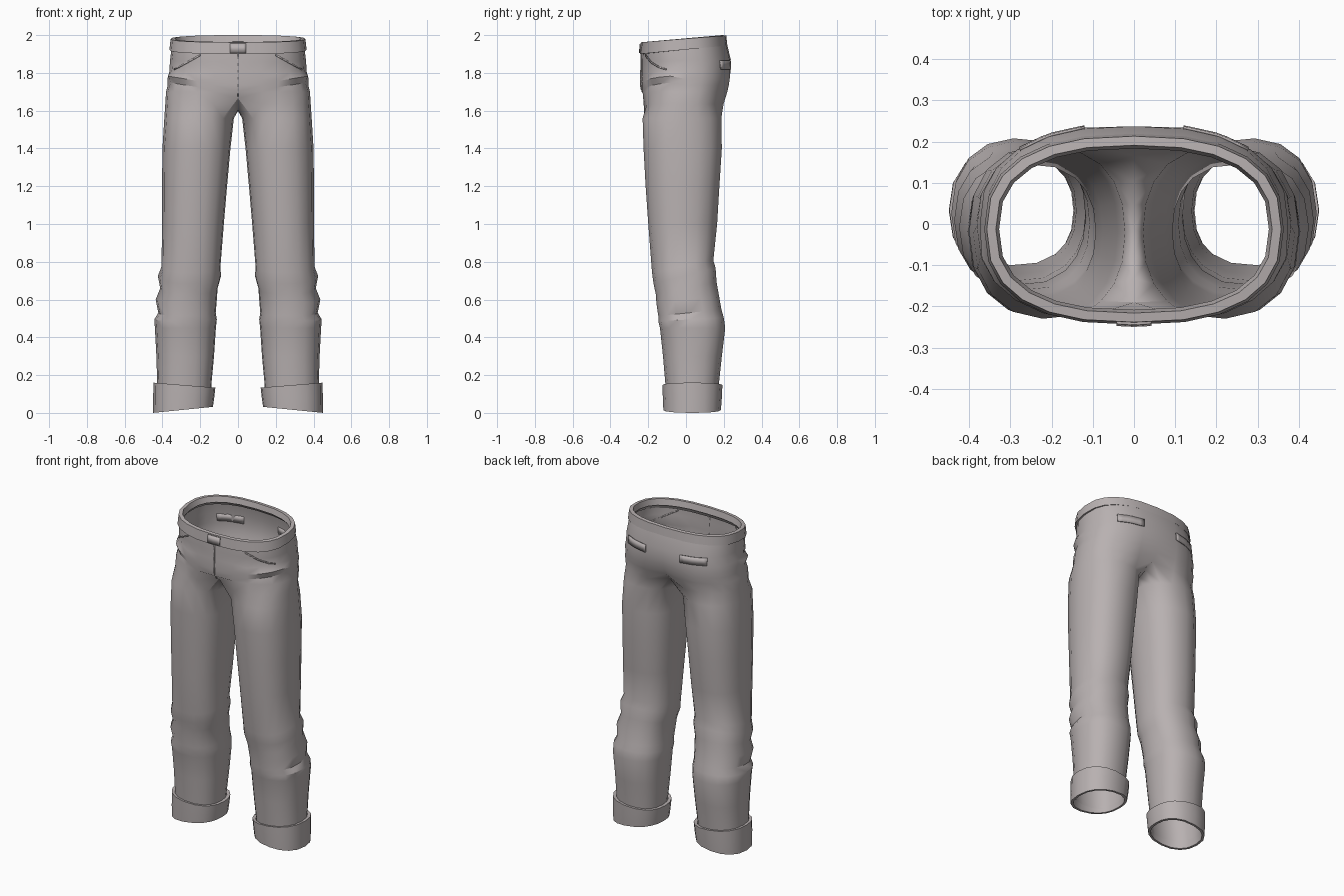
import bpy, bmesh, math
from mathutils import Vector
from mathutils.bvhtree import BVHTree

if "Cube" in bpy.data.objects:
    bpy.data.objects.remove(bpy.data.objects["Cube"])

fabric = bpy.data.materials.new("warm_grey_fabric")
fabric.diffuse_color = (0.48, 0.44, 0.44, 1)
fabric.use_nodes = True
fabric.node_tree.nodes["Principled BSDF"].inputs["Base Color"].default_value = fabric.diffuse_color

COLS = 12      # columns from front centre, round the outside, to back centre
INNER = 5      # extra columns on the inside of each leg


def make(name, bm, mirror=True, angle=32):
    bmesh.ops.recalc_face_normals(bm, faces=bm.faces)
    mesh = bpy.data.meshes.new(name)
    bm.to_mesh(mesh)
    bm.free()
    mesh.materials.append(fabric)
    ob = bpy.data.objects.new(name, mesh)
    bpy.context.collection.objects.link(ob)
    bpy.ops.object.select_all(action='DESELECT')
    ob.select_set(True)
    bpy.context.view_layer.objects.active = ob
    bpy.ops.object.shade_smooth_by_angle(angle=math.radians(angle))
    if mirror:
        mod = ob.modifiers.new("mirror", 'MIRROR')
        mod.use_clip = True
        mod.merge_threshold = 0.0005
    return ob


def rounded(xi, xo, yf, yb, deg, n):
    """Point on a squarish oval; 0 degrees is +x, -90 is the front."""
    c, s = math.cos(math.radians(deg)), math.sin(math.radians(deg))
    x = (xi + xo) / 2 + (xo - xi) / 2 * math.copysign(abs(c) ** (2 / n), c)
    y = (yf + yb) / 2 + (yb - yf) / 2 * math.copysign(abs(s) ** (2 / n), s)
    return x, y


def leg_angles():
    outer = [-130 + 260 * j / COLS for j in range(COLS + 1)]
    return outer + [130 + 100 * (k + 1) / (INNER + 1) for k in range(INNER)]


def leg_ring(bm, z, xi, xo, yf, yb, tilt_x=0.0, tilt_y=0.0):
    ring = []
    for a in leg_angles():
        x, y = rounded(xi, xo, yf, yb, a, 2.3)
        dz = tilt_x * (x - (xi + xo) / 2) + tilt_y * (y - (yf + yb) / 2)
        ring.append(bm.verts.new((x, y, z + dz)))
    return ring


def hip_xy(hw, yf, yb, j):
    x, y = rounded(-hw, hw, yf, yb, -90 + 180 * j / COLS, 2.5)
    return (0.0 if j in (0, COLS) else x), y


def bridge(bm, a, b, closed):
    n = len(a)
    for i in range(n if closed else n - 1):
        k = (i + 1) % n
        bm.faces.new((a[i], a[k], b[k], b[i]))


# Legs and seat: z, inner x, outer x, front y, back y, front-to-back slope
LEG = [
    (0.05, .145, .43, -.10, .165, 0), (0.16, .14, .428, -.11, .175, 0),
    (0.30, .127, .432, -.122, .19, 0), (0.45, .117, .44, -.138, .208, 0),
    (0.495, .112, .443, -.147, .20, .05), (0.53, .118, .422, -.147, .188, .1),
    (0.60, .112, .436, -.157, .175, .12), (0.66, .108, .412, -.16, .162, .2),
    (0.725, .09, .424, -.172, .157, .25), (0.775, .093, .405, -.18, .145, .2),
    (1.00, .075, .402, -.20, .165, 0), (1.20, .058, .402, -.214, .177, 0),
    (1.40, .04, .40, -.225, .19, 0), (1.56, .022, .39, -.23, .187, 0),
]
# Hips: z, half width, front y, back y, cleft depth, back rise, fold
HIPS = [
    (1.70, .381, -.236, .225, .022, 0, 0), (1.735, .372, -.236, .233, .016, 0, -1),
    (1.768, .374, -.239, .238, .01, 0, 1), (1.805, .364, -.236, .24, .005, 0, -1),
    (1.86, .36, -.236, .237, 0, .01, 0), (1.91, .352, -.234, .218, 0, .04, 0),
]
bm = bmesh.new()
prev = None
for z, xi, xo, yf, yb, slope in LEG:
    ring = leg_ring(bm, z, xi, xo, yf, yb, tilt_y=slope)
    if prev:
        bridge(bm, prev, ring, True)
    prev = ring

# Crotch ring: outside follows the hips, inside lies on the centre plane
crotch = []
for j in range(COLS + 1):
    x, y = hip_xy(.385, -.23, .205, j)
    z = 1.635
    if j == 0:
        y, z = -.19, 1.665
    elif j == COLS:
        y, z = .165, 1.66
    crotch.append(bm.verts.new((x, y, z)))
for k in range(INNER):
    y = .165 - .355 * (k + 1) / (INNER + 1)
    crotch.append(bm.verts.new((0, y, 1.598 + .065 * ((y + .02) / .18) ** 2)))
bridge(bm, prev, crotch, True)

prev = crotch[:COLS + 1]
for z, hw, yf, yb, cleft, rise, fold in HIPS:
    ring = []
    for j in range(COLS + 1):
        x, y = hip_xy(hw, yf, yb, j)
        dz = rise * (y - yf) / (yb - yf)
        if j == COLS:
            y -= cleft
        # Slanted creases across the front of the hip
        if fold and 2 <= j <= 5:
            x, y = x * (1 + .014 * fold), y * (1 + .02 * fold)
            dz += .06 * (x / .37 - .75)
        ring.append(bm.verts.new((x, y, z + dz)))
    bridge(bm, prev, ring, False)
    prev = ring
trousers = make("trousers", bm, angle=35)

# Waistband: z at front, rise to the back, inset from the outer outline
bm = bmesh.new()
prev = None
for z, rise, inset in [(1.925, .04, .025), (1.9, .045, .012), (1.9, .045, -.006),
                       (1.962, .036, 0), (1.964, .036, .022), (1.925, .04, .03)]:
    hw, yf, yb = .357 - inset, -.238 + inset, .213 - inset
    ring = []
    for j in range(COLS + 1):
        x, y = hip_xy(hw, yf, yb, j)
        ring.append(bm.verts.new((x, y, z + rise * (y - yf) / (yb - yf))))
    if prev:
        bridge(bm, prev, ring, False)
    prev = ring
waistband = make("waistband", bm)

# Turned-up cuffs: z, inner x, outer x, front y, back y, sideways slope
bm = bmesh.new()
prev = None
for z, xi, xo, yf, yb, slope in [
        (.145, .14, .428, -.11, .175, .08), (.147, .12, .448, -.125, .193, .08),
        (.08, .126, .449, -.123, .19, 0), (.016, .133, .449, -.12, .185, -.1),
        (.016, .147, .435, -.106, .171, -.1), (.07, .147, .43, -.104, .168, 0)]:
    ring = leg_ring(bm, z, xi, xo, yf, yb, tilt_x=slope)
    if prev:
        bridge(bm, prev, ring, True)
    prev = ring
make("cuffs", bm)


def plate(name, target, corners, front, mirror=True, steps=6):
    """Thin plate laid on the target; corners are (x, z) in order."""
    tree = BVHTree.FromObject(target, bpy.context.evaluated_depsgraph_get())
    s = -1 if front else 1
    a, b, c, d = [Vector(p) for p in corners]
    bm = bmesh.new()
    prev = None
    for i in range(steps + 1):
        t = i / steps
        row = []
        for p in (a.lerp(b, t), d.lerp(c, t)):
            hit, normal, _, _ = tree.ray_cast(Vector((p.x, s, p.y)), Vector((0, -s, 0)))
            if hit is None:
                continue
            if normal.y * s < 0:
                normal = -normal
            row.append(bm.verts.new(hit + normal * .003))
        if len(row) < 2:
            continue
        if prev:
            bridge(bm, prev, row, False)
        prev = row
    ob = make(name, bm, mirror)
    mod = ob.modifiers.new("thickness", 'SOLIDIFY')
    mod.thickness, mod.offset = .006, 0
    return ob


# Back pocket flaps, front pocket edges, fly seam and waist button
plate("back_pockets", trousers,
      [(.12, 1.865), (.275, 1.865), (.275, 1.818), (.12, 1.818)], False)
plate("front_pocket_edges", trousers,
      [(.20, 1.897), (.335, 1.822), (.335, 1.814), (.20, 1.889)], True)
plate("fly_seam", trousers,
      [(-.003, 1.9), (-.003, 1.68), (.003, 1.68), (.003, 1.9)], True, False)
plate("waist_button", waistband,
      [(-.042, 1.955), (.042, 1.955), (.042, 1.905), (-.042, 1.905)], True, False)
